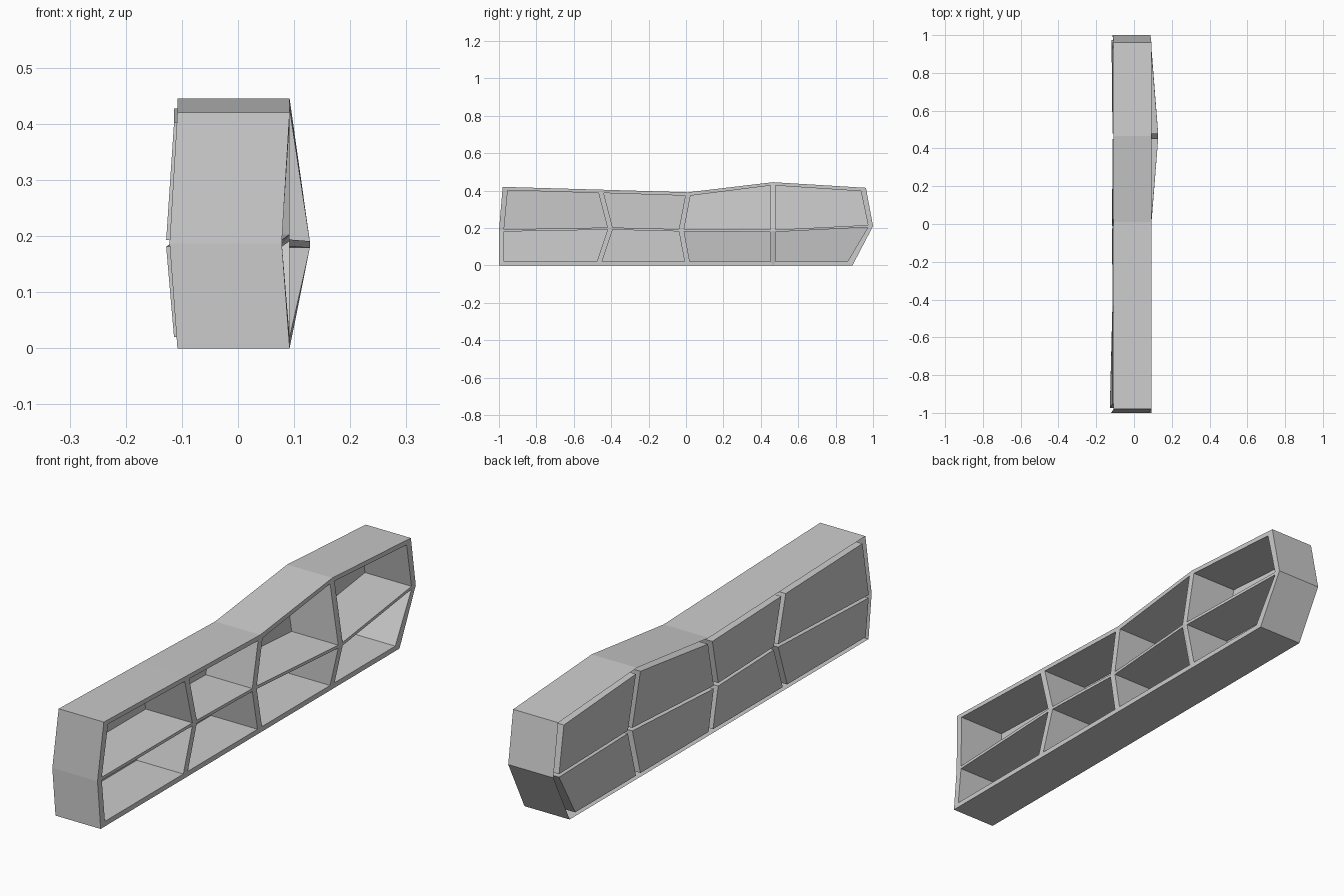
import bpy, bmesh
from mathutils import Vector

if "Cube" in bpy.data.objects:
    bpy.data.objects.remove(bpy.data.objects["Cube"])

# Lattice of shelf joints: rows bottom to top, columns front to back, each (x, y, z) on the open side
X = 0.092
NODES = [
    [(X, -1.0, 0), (X, -0.463, 0), (X, 0.006, 0), (X, 0.465, 0), (X, 0.89, 0)],
    [(0.078, -1.0, 0.187), (X, -0.406, 0.197), (0.09, -0.024, 0.188),
     (0.128, 0.465, 0.185), (0.087, 1.0, 0.21)],
    [(X, -0.98, 0.42), (X, -0.454, 0.405), (X, 0.01, 0.391), (X, 0.465, 0.445), (X, 0.962, 0.415)],
]
ROWS, COLS = len(NODES) - 1, len(NODES[0]) - 1
SHELL_DEPTH, CUBBY_DEPTH = 0.2, 0.206


def make_object(name, quads):
    bm = bmesh.new()
    for quad in quads:
        bm.faces.new([bm.verts.new(p) for p in quad])
    bmesh.ops.remove_doubles(bm, verts=bm.verts, dist=1e-5)
    mesh = bpy.data.meshes.new(name)
    bm.to_mesh(mesh)
    bm.free()
    obj = bpy.data.objects.new(name, mesh)
    bpy.context.collection.objects.link(obj)
    return obj


def node(r, c):
    return Vector(NODES[r][c])


def opening_corner(r, c, sr, sc):
    """Joint moved into the cell; outer borders are thicker than the dividers."""
    dy = 0.027 if c in (0, COLS) else 0.014
    dz = 0.02 if r == 0 else 0.018 if r == ROWS else 0.006
    return node(r, c) + Vector((0, sc * dy, sr * dz))


def pushed(p, depth):
    return p - Vector((depth, 0, 0))


frame = []

# Cubbies: open boxes behind each opening, and the rim strips around them
for r in range(ROWS):
    for c in range(COLS):
        steps = [(0, 0), (0, 1), (1, 1), (1, 0)]
        outer = [node(r + i, c + j) for i, j in steps]
        inner = [opening_corner(r + i, c + j, 1 - 2 * i, 1 - 2 * j) for i, j in steps]
        back = [pushed(p, CUBBY_DEPTH) for p in inner]
        box = [back]
        for k in range(4):
            n = (k + 1) % 4
            frame.append([outer[k], outer[n], inner[n], inner[k]])
            box.append([inner[k], inner[n], back[n], back[k]])
        make_object(f"cubby_{r + 1}_{c + 1}", box)

# Outer shell: the perimeter carried straight back, left open behind
loop = ([node(0, c) for c in range(COLS + 1)] + [node(1, COLS)]
        + [node(ROWS, c) for c in range(COLS, -1, -1)] + [node(1, 0)])
for k, p in enumerate(loop):
    q = loop[(k + 1) % len(loop)]
    frame.append([q, p, pushed(p, SHELL_DEPTH), pushed(q, SHELL_DEPTH)])
make_object("shelf_frame", frame)
